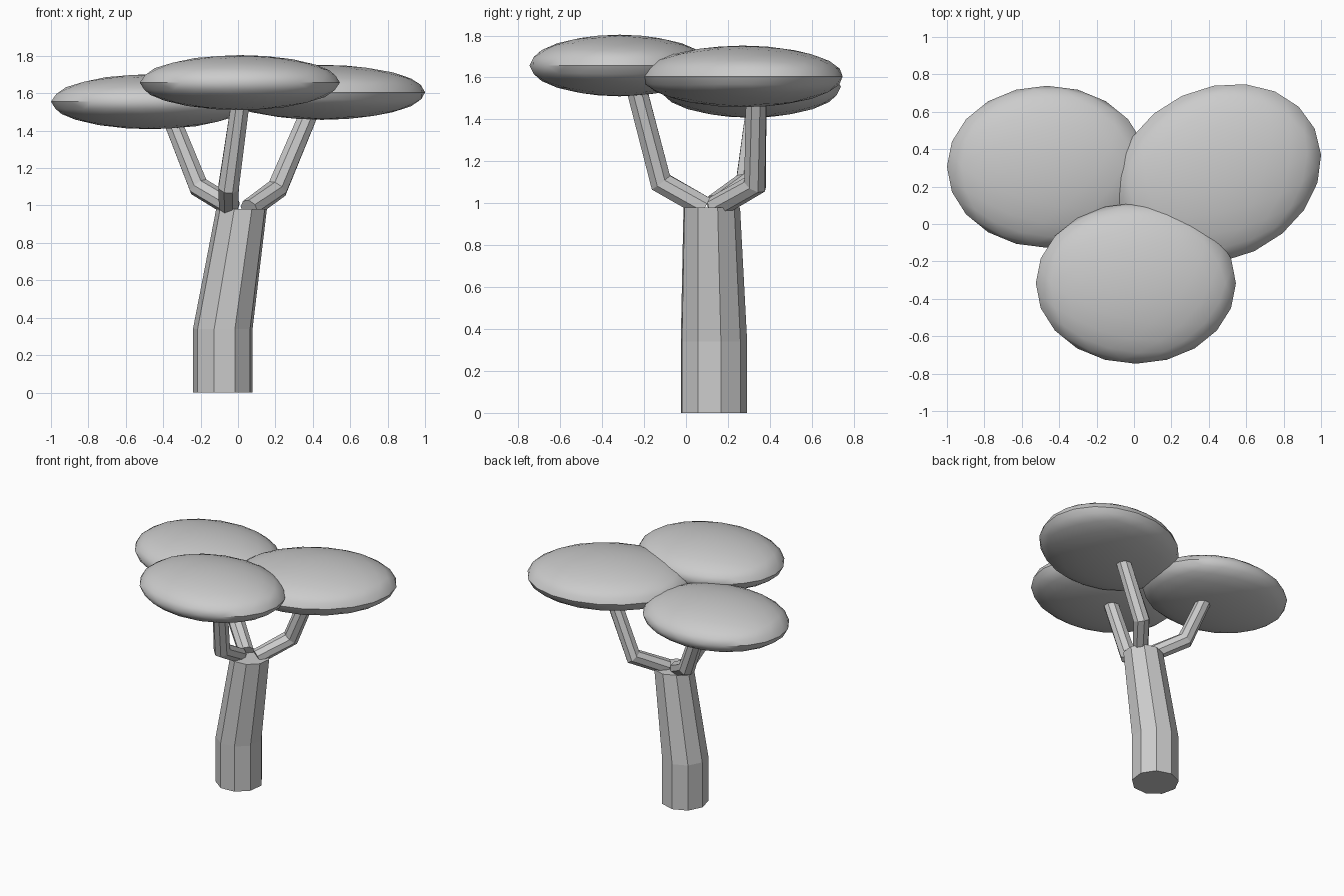
import bpy, bmesh, math
from mathutils import Vector, Matrix

cube = bpy.data.objects.get("Cube")
if cube:
    bpy.data.objects.remove(cube, do_unlink=True)

grey = bpy.data.materials.new("plain grey")
grey.use_nodes = True
grey.diffuse_color = (0.6, 0.6, 0.6, 1)
grey.node_tree.nodes["Principled BSDF"].inputs["Base Color"].default_value = (0.6, 0.6, 0.6, 1)


def finish(bm, name):
    bmesh.ops.recalc_face_normals(bm, faces=bm.faces)
    mesh = bpy.data.meshes.new(name)
    bm.to_mesh(mesh)
    bm.free()
    mesh.materials.append(grey)
    obj = bpy.data.objects.new(name, mesh)
    bpy.context.collection.objects.link(obj)
    return obj


def tube(name, points, radii, sides, turn=0, level=False):
    """Faceted capped tube; rings are mitred at bends, or kept level."""
    pts = [Vector(p) for p in points]
    bm = bmesh.new()
    rings = []
    for i, (p, r) in enumerate(zip(pts, radii)):
        before = (p - pts[i - 1]).normalized() if i else Vector()
        after = (pts[i + 1] - p).normalized() if i + 1 < len(pts) else Vector()
        axis = Vector((0, 0, 1)) if level else (before + after).normalized()
        spin = Vector((0, 0, 1)).rotation_difference(axis).to_matrix()
        angles = [math.radians(turn) + math.tau * k / sides for k in range(sides)]
        rings.append([bm.verts.new(p + spin @ Vector((r * math.cos(a), r * math.sin(a), 0)))
                      for a in angles])
    for low, high in zip(rings, rings[1:]):
        for k in range(sides):
            n = (k + 1) % sides
            bm.faces.new((low[k], low[n], high[n], high[k]))
    bm.faces.new(rings[0])
    bm.faces.new(rings[-1])
    return finish(bm, name)


def canopy(name, centre, size, turn=0):
    """Flattened smooth ball of leaves."""
    bm = bmesh.new()
    bmesh.ops.create_icosphere(bm, subdivisions=3, radius=1)
    bmesh.ops.transform(bm, verts=bm.verts, matrix=Matrix.Translation(centre)
                        @ Matrix.Rotation(math.radians(turn), 4, "Z")
                        @ Matrix.Diagonal((*size, 1)))
    obj = finish(bm, name)
    bpy.ops.object.select_all(action="DESELECT")
    obj.select_set(True)
    bpy.context.view_layer.objects.active = obj
    bpy.ops.object.shade_smooth_by_angle(angle=math.radians(30))


# Leaning trunk
tube("trunk", [(-0.08, 0.13, 0), (-0.08, 0.13, 0.34), (0.02, 0.12, 0.98)],
     [0.162, 0.162, 0.138], 9, turn=13, level=True)

# Bent branches
tube("front_branch", [(-0.05, 0.09, 0.98), (-0.05, -0.12, 1.1), (0.02, -0.25, 1.6)],
     [0.055, 0.059, 0.052], 8, turn=22)
tube("right_branch", [(-0.03, 0.14, 0.99), (-0.21, 0.29, 1.1), (-0.37, 0.34, 1.5)],
     [0.055, 0.058, 0.05], 8, turn=22)
tube("left_branch", [(0.06, 0.14, 0.98), (0.21, 0.33, 1.09), (0.4, 0.335, 1.54)],
     [0.055, 0.059, 0.052], 8, turn=22)

# Leaf canopies
canopy("front_canopy", (0.01, -0.317, 1.657), (0.535, 0.43, 0.147))
canopy("right_canopy", (-0.465, 0.306, 1.555), (0.535, 0.433, 0.147))
canopy("left_canopy", (0.45, 0.27, 1.605), (0.569, 0.458, 0.147), turn=25)
